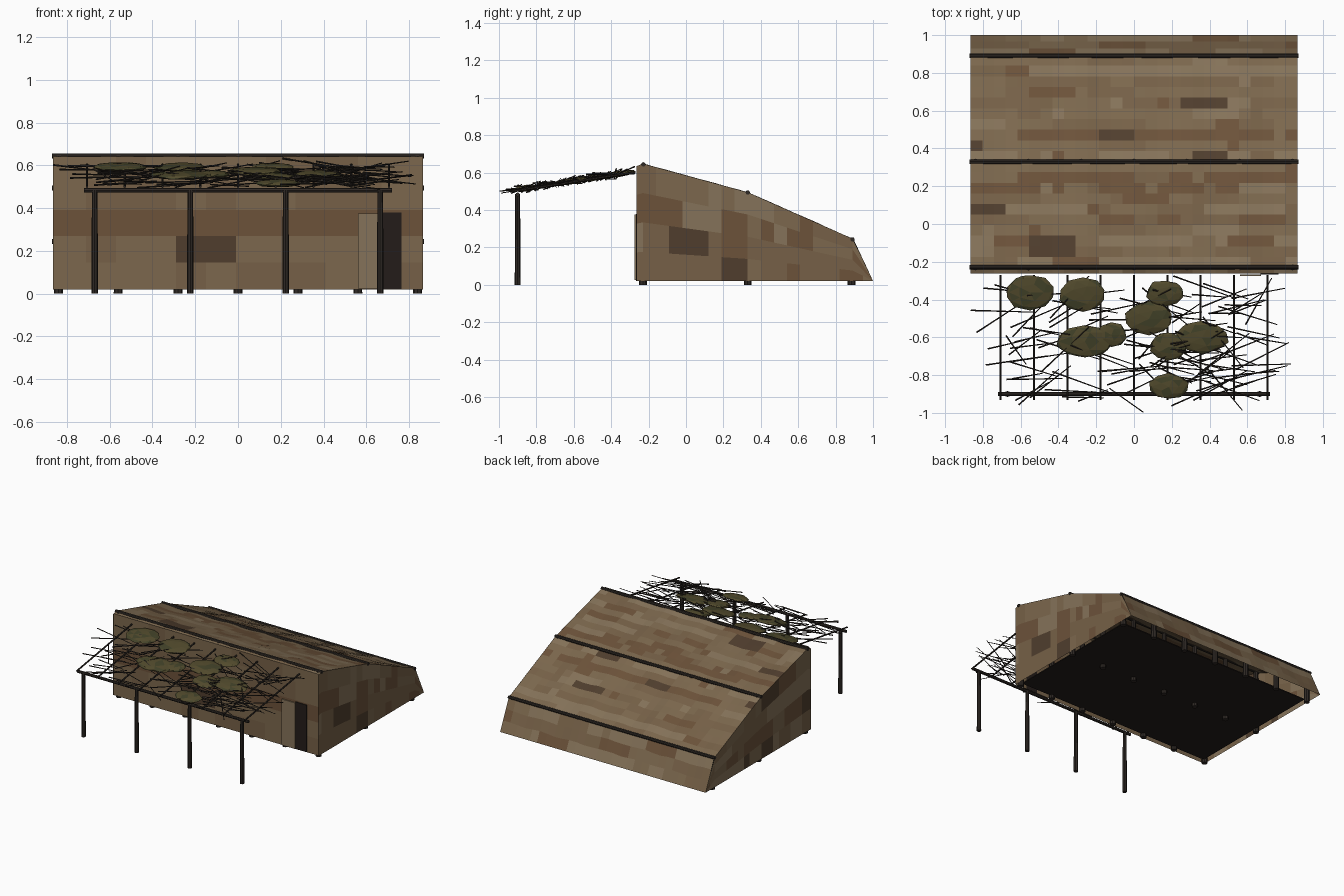
import bpy, bmesh, math, random
from mathutils import Vector, Matrix

if "Cube" in bpy.data.objects:
    bpy.data.objects.remove(bpy.data.objects["Cube"])

random.seed(7)


def mat(name, r, g, b):
    m = bpy.data.materials.new(name)
    m.diffuse_color = (r, g, b, 1)
    m.use_nodes = True
    m.node_tree.nodes["Principled BSDF"].inputs["Base Color"].default_value = m.diffuse_color
    return m


CLOTH = [mat("cloth_tan", .20, .137, .075), mat("cloth_light", .235, .17, .10),
         mat("cloth_mid", .18, .118, .063), mat("cloth_brown", .15, .085, .042),
         mat("cloth_dark", .08, .048, .027)]
WOOD = mat("wood", .028, .022, .018)
DARK = mat("shadow", .017, .012, .010)
LEAF = [mat("leaf_olive", .085, .07, .026), mat("leaf_dark", .055, .055, .022)]


def finish(name, bm, mats):
    me = bpy.data.meshes.new(name)
    bm.to_mesh(me)
    bm.free()
    for m in mats:
        me.materials.append(m)
    ob = bpy.data.objects.new(name, me)
    bpy.context.collection.objects.link(ob)
    return ob


def tube(bm, a, b, r, r2=None, seg=8):
    a, b = Vector(a), Vector(b)
    d = b - a
    M = Matrix.Translation((a + b) / 2) @ d.to_track_quat('Z', 'Y').to_matrix().to_4x4()
    bmesh.ops.create_cone(bm, cap_ends=True, segments=seg, radius1=r,
                          radius2=r if r2 is None else r2, depth=d.length, matrix=M)


def patches(nu, nv, weights, run):
    """Rows of cloth colour broken into patches of random length."""
    out = []
    for j in range(nv):
        row, base = [], random.choices(range(5), weights)[0]
        if base == 4:
            base = 0
        while len(row) < nu:
            c = base if random.random() < .45 else random.choices(range(5), weights)[0]
            row += [c] * random.randint(1, run)
        out.append(row)
    return out


def grid(name, nu, nv, fn, cols):
    bm = bmesh.new()
    v = [[bm.verts.new(fn(i, j)) for i in range(nu + 1)] for j in range(nv + 1)]
    for j in range(nv):
        for i in range(nu):
            f = bm.faces.new((v[j][i], v[j][i + 1], v[j + 1][i + 1], v[j + 1][i]))
            f.material_index = cols[j][i]
    return finish(name, bm, CLOTH)


W = .865
PROFILE = [(-.262, .635), (-.23, .648), (.33, .495), (.895, .245), (1.0, .02)]


def roof_z(y):
    for (y0, z0), (y1, z1) in zip(PROFILE, PROFILE[1:]):
        if y <= y1:
            return z0 + (z1 - z0) * (y - y0) / (y1 - y0)
    return .02


# roof and sloping back, sagging slightly between the posts
ys = [-.262, -.23] + [-.23 + .056 * k for k in range(1, 11)] \
    + [.33 + .0565 * k for k in range(1, 11)] + [.93, .965, 1.0]
NX = 28


def roof(i, j):
    x, y = -W + 2 * W * i / NX, ys[j]
    sag = .008 * math.sin(math.pi * x / .28) ** 2
    sag += random.uniform(-.002, .002) if 0 < i < NX else 0
    return (x, y, max(.02, roof_z(y) - (sag if 0 < j < len(ys) - 1 else 0)))


grid("roof_cloth", NX, len(ys) - 1, roof, patches(NX, len(ys) - 1, (8, 3, 5, 4, 1), 4))

# side walls
sy = [-.265, -.23] + [-.23 + .07 * k for k in range(1, 17)] + [.945, 1.0]
for s, n in ((1, "right_wall"), (-1, "left_wall")):
    grid(n, len(sy) - 1, 4,
         lambda i, j: (s * W, sy[i], .02 + (max(roof_z(max(sy[i], -.262)), .0201) - .02) * j / 4),
         patches(len(sy) - 1, 4, (6, 3, 4, 4, 2), 3))

# front wall with a wide brown band and one dark patch
fz = [.02, .145, .27, .39, .53, .64]
fx = [-W, -.71, -.57, -.43, -.29, -.15, -.01, .13, .27, .41, .56, .67, .76, W]
fc = [[random.choice((0, 0, 2)) for _ in fx] for _ in range(5)]
fc[2] = [3] * len(fx)
fc[1][4] = fc[1][5] = 4
grid("front_wall", len(fx) - 1, 5, lambda i, j: (fx[i], -.263, fz[j]), fc)


def box(name, lo, hi, m):
    bm = bmesh.new()
    lo, hi = Vector(lo), Vector(hi)
    bmesh.ops.create_cube(bm, size=1, matrix=Matrix.Translation((lo + hi) / 2)
                          @ Matrix.Diagonal((*(hi - lo), 1)))
    return finish(name, bm, [m])


# doorway, flap, floor
box("doorway", (.67, -.268, .022), (.765, -.262, .38), DARK)
box("door_flap", (.56, -.276, .025), (.672, -.268, .375), CLOTH[1])
box("floor", (-.83, -.23, .025), (.83, .87, .032), DARK)

# posts under the cloth
bm = bmesh.new()
for y in (-.23, .33, .885):
    for k in range(-3, 4):
        x = k * .28
        tube(bm, (x, y, 0), (x, y, roof_z(y) - .005), .021, .016)
finish("tent_posts", bm, [WOOD])

# long poles along the roof
bm = bmesh.new()
for y, z in ((-.228, .644), (.33, .494), (.89, .243)):
    tube(bm, (-.87, y, z), (.87, y, z), .012)
finish("roof_poles", bm, [WOOD])

# awning frame
def awn(y):
    return .5 + (y + .93) * .155


bm = bmesh.new()
for x in (-.67, -.223, .223, .665):
    tube(bm, (x, -.9, 0), (x, -.9, .485), .016, .013)
tube(bm, (-.72, -.9, .483), (.72, -.9, .483), .011)
finish("awning_posts", bm, [WOOD])
bm = bmesh.new()
for k in range(-4, 5):
    x = k * .1765
    tube(bm, (x, -.93, awn(-.93)), (x, -.27, awn(-.27)), .006, seg=6)
finish("awning_rafters", bm, [WOOD])

# loose twigs laid over the awning
bm = bmesh.new()
tube(bm, (-.13, -.87, .51), (.05, -.997, .502), .003, seg=4)
for _ in range(125):
    x = random.uniform(-.7, .7)
    if random.random() < .3:
        x = random.uniform(.2, .68)
    y = random.uniform(-.92, -.33)
    a, h = random.gauss(0, .42), random.uniform(.08, .18)
    dx, dy = h * math.cos(a), h * math.sin(a)
    z, t = awn(y) + random.uniform(0, .014), random.uniform(-.022, .022)
    dy = max(min(dy, min(-.275 - y, y + .99)), -min(-.275 - y, y + .99))
    tube(bm, (x - dx, y - dy, z - t - dy * .155), (x + dx, y + dy, z + t + dy * .155),
         .0042, .0025, seg=4)
finish("awning_twigs", bm, [WOOD])

# flat clumps of leaves
CLUMPS = [(-.55, -.36, .14, .095), (-.27, -.375, .125, .09), (.165, -.365, .105, .07),
          (.08, -.5, .135, .09), (-.26, -.62, .16, .09), (-.12, -.585, .085, .065),
          (.18, -.65, .10, .075), (.36, -.6, .145, .085), (.185, -.86, .105, .07)]
bm = bmesh.new()
for x, y, rx, ry in CLUMPS:
    M = Matrix.Translation((x, y, awn(y) + .005)) @ Matrix.Rotation(.154, 4, 'X') \
        @ Matrix.Diagonal((rx, ry, .017, 1))
    vs = bmesh.ops.create_icosphere(bm, subdivisions=2, radius=1, matrix=M)['verts']
    c = Vector((x, y, awn(y) + .005))
    for v in vs:
        v.co = c + (v.co - c) * random.uniform(.9, 1.06)
for f in bm.faces:
    f.material_index = 1 if random.random() < .3 else 0
finish("leaf_clumps", bm, LEAF)
